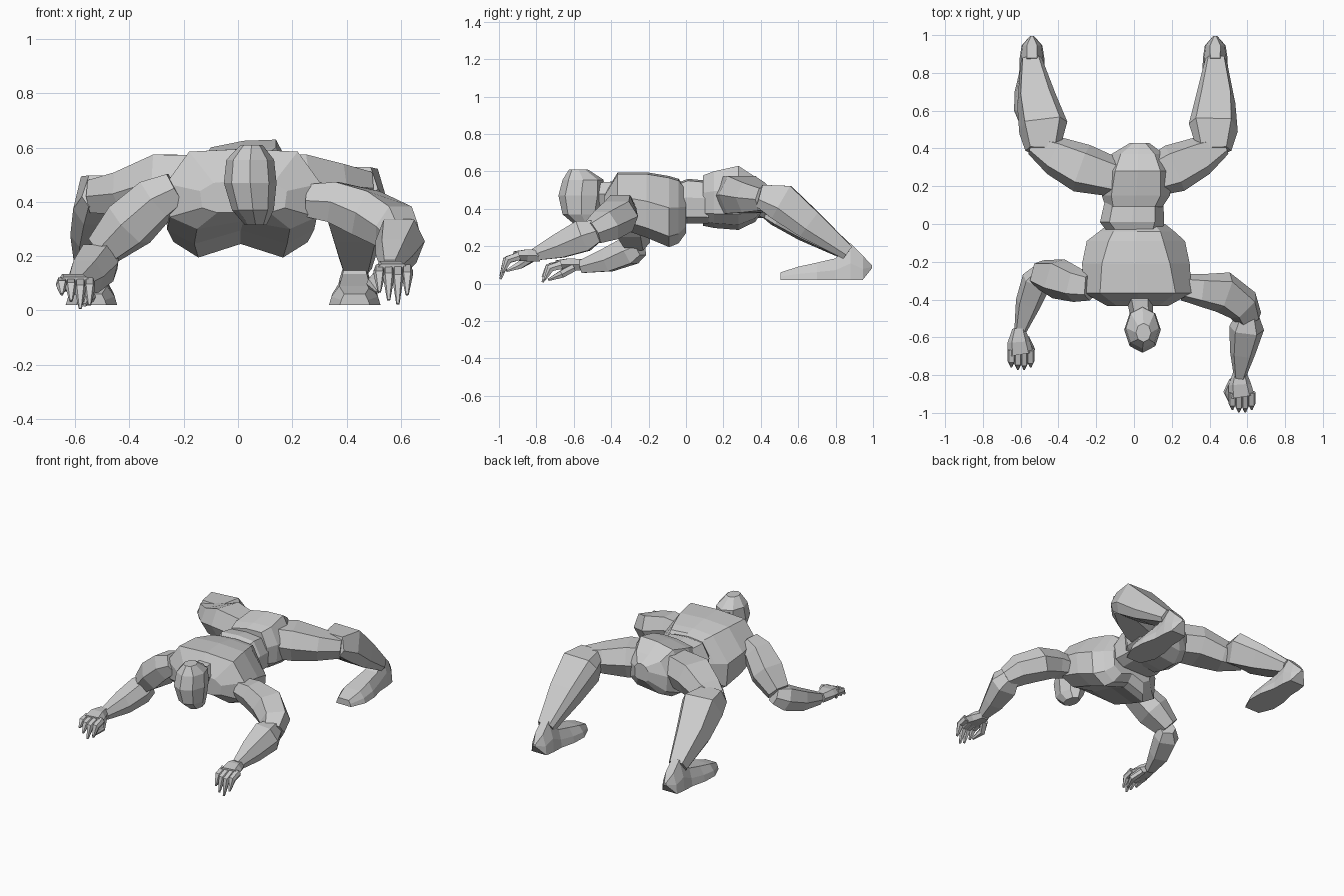
import bpy, bmesh, math
from mathutils import Vector

skin = bpy.data.materials.new("plain grey")
skin.diffuse_color = (0.6, 0.6, 0.6, 1)


def skin_rings(name, rings):
    """Bridge equal-sized rings of points into a closed faceted part."""
    bm = bmesh.new()
    loops = [[bm.verts.new(p) for p in r] for r in rings]
    n = len(loops[0])
    for a, b in zip(loops, loops[1:]):
        for i in range(n):
            j = (i + 1) % n
            bm.faces.new((a[i], a[j], b[j], b[i]))
    bm.faces.new(loops[0])
    bm.faces.new(loops[-1])
    bmesh.ops.recalc_face_normals(bm, faces=bm.faces)
    me = bpy.data.meshes.new(name)
    bm.to_mesh(me)
    bm.free()
    me.materials.append(skin)
    ob = bpy.data.objects.new(name, me)
    bpy.context.collection.objects.link(ob)
    return ob


def limb(name, stations, flat=0.62, roll=0.0):
    """Six-sided loft along stations (x, y, z, half width, half height)."""
    section = [(1, -roll), (flat, 1), (-flat, 1), (-1, roll), (-flat, -1), (flat, -1)]
    pts = [Vector(s[:3]) for s in stations]
    rings = []
    for i, (p, s) in enumerate(zip(pts, stations)):
        t = (pts[min(i + 1, len(pts) - 1)] - pts[max(i - 1, 0)]).normalized()
        side = t.cross(Vector((0, 0, 1))).normalized()
        up = side.cross(t)
        rings.append([p + side * s[3] * a + up * s[4] * b for a, b in section])
    return skin_rings(name, rings)


def trunk(name, stations, roll=0.0):
    """Mirrored section: (y, centre x, half width, top half width, top, bottom, groove)."""
    rings = []
    for y, cx, w, tw, top, bot, groove in stations:
        mid = bot + (top - bot) * 0.5
        half = [(tw, top - 0.01), (w, mid + 0.02), (0.95 * w, bot + 0.3 * (mid - bot)), (0.6 * w, bot)]
        prof = [(0, top)] + half + [(0, bot + groove)] + [(-x, z) for x, z in reversed(half)]
        rings.append([(cx + x, y, z + roll * x) for x, z in prof])
    return skin_rings(name, rings)


# Torso
trunk("chest", [(-0.435, 0.02, 0.16, 0.11, 0.48, 0.36, 0.0),
                (-0.365, 0.02, 0.285, 0.20, 0.595, 0.30, 0.03),
                (-0.21, 0.01, 0.285, 0.18, 0.595, 0.245, 0.05),
                (-0.09, 0.01, 0.26, 0.145, 0.575, 0.195, 0.05),
                (-0.04, 0.015, 0.20, 0.125, 0.56, 0.215, 0.04),
                (0.0, 0.015, 0.15, 0.09, 0.51, 0.27, 0.03)])
trunk("waist", [(-0.03, 0.0, 0.15, 0.10, 0.545, 0.33, 0.0),
                (0.01, -0.01, 0.17, 0.12, 0.56, 0.32, 0.0),
                (0.12, 0.0, 0.155, 0.11, 0.55, 0.32, 0.0)])
trunk("pelvis", [(0.09, 0.0, 0.15, 0.11, 0.575, 0.32, 0.0),
                 (0.15, 0.01, 0.18, 0.13, 0.595, 0.31, 0.0),
                 (0.28, 0.02, 0.185, 0.12, 0.625, 0.30, 0.0),
                 (0.37, 0.02, 0.14, 0.09, 0.57, 0.34, 0.0),
                 (0.43, 0.03, 0.05, 0.03, 0.53, 0.42, 0.0)], roll=0.12)

# Neck and head
limb("neck", [(0.03, -0.39, 0.48, 0.07, 0.065), (0.04, -0.48, 0.48, 0.06, 0.06)])
head = []
for z, cx, cy, rx, ry in [(0.315, 0.065, -0.53, 0.04, 0.065), (0.37, 0.055, -0.56, 0.077, 0.10),
                          (0.47, 0.045, -0.56, 0.097, 0.122), (0.555, 0.045, -0.55, 0.088, 0.11),
                          (0.61, 0.05, -0.575, 0.04, 0.05)]:
    head.append([(cx + rx * math.sin(math.tau * j / 8), cy - ry * math.cos(math.tau * j / 8), z)
                 for j in range(8)])
skin_rings("head", head)

# Arms, each in its own pose
limb("right_upper_arm", [(0.26, -0.335, 0.405, 0.07, 0.06), (0.35, -0.35, 0.40, 0.085, 0.075),
                         (0.47, -0.36, 0.36, 0.11, 0.085), (0.575, -0.43, 0.31, 0.095, 0.08),
                         (0.61, -0.50, 0.27, 0.07, 0.06)])
limb("right_forearm", [(0.60, -0.48, 0.28, 0.06, 0.06), (0.597, -0.55, 0.255, 0.092, 0.085),
                       (0.575, -0.68, 0.20, 0.068, 0.065), (0.56, -0.81, 0.155, 0.032, 0.032)])
limb("left_upper_arm", [(-0.23, -0.33, 0.45, 0.075, 0.06), (-0.30, -0.325, 0.41, 0.09, 0.08),
                        (-0.40, -0.29, 0.315, 0.108, 0.088), (-0.50, -0.265, 0.22, 0.075, 0.06)])
limb("left_forearm", [(-0.48, -0.245, 0.20, 0.05, 0.05), (-0.515, -0.30, 0.175, 0.08, 0.072),
                      (-0.56, -0.42, 0.125, 0.068, 0.062), (-0.60, -0.56, 0.09, 0.034, 0.034)])


def hand(side, x, y, z, thumb, drops):
    """Palm, four curled fingers and a thumb, reaching towards -y."""
    limb(side + "_palm", [(x, y + 0.02, z, 0.034, 0.03), (x, y - 0.05, z + 0.003, 0.06, 0.032),
                          (x + 0.01, y - 0.115, z, 0.068, 0.024)])
    for i, drop in enumerate(drops):
        fx = x + (i - 1.5) * 0.034 + 0.012
        reach = 0.012 * (i in (1, 2))
        limb(f"{side}_finger_{i + 1}", [(fx, y - 0.09, z, 0.021, 0.022),
                                        (fx, y - 0.15 - reach, z - drop * 0.22, 0.021, 0.02),
                                        (fx, y - 0.18 - reach, z - drop, 0.006, 0.006)])
    limb(side + "_thumb", [(x + thumb * 0.035, y - 0.03, z - 0.015, 0.022, 0.02),
                           (x + thumb * 0.065, y - 0.09, z - 0.05, 0.022, 0.02),
                           (x + thumb * 0.045, y - 0.16, z - 0.08, 0.006, 0.006)])


hand("right", 0.56, -0.80, 0.148, -1, (0.08, 0.11, 0.125, 0.09))
hand("left", -0.61, -0.575, 0.10, 1, (0.04, 0.065, 0.093, 0.08))

# Legs: splayed thighs, long shins and flat feet
for name, s, knee, ankle, kz in [("right", 1, 0.415, 0.43, 0.0), ("left", -1, 0.475, 0.54, -0.03)]:
    limb(name + "_thigh", [(s * 0.08, 0.24, 0.47, 0.10, 0.10), (s * (knee - 0.20), 0.295, 0.475, 0.13, 0.10),
                           (s * (knee - 0.06), 0.36, 0.46 + kz, 0.105, 0.08),
                           (s * (knee + 0.06), 0.42, 0.45 + kz, 0.055, 0.06)])
    limb(name + "_shin", [(s * (knee + 0.01), 0.39, 0.47 + kz, 0.09, 0.06),
                          (s * (knee + 0.005), 0.51, 0.435 + kz, 0.13, 0.10),
                          (s * (knee * 0.5 + ankle * 0.5 + 0.01), 0.66, 0.315 + kz / 2, 0.105, 0.08),
                          (s * (ankle + 0.005), 0.865, 0.165, 0.058, 0.04)], 0.72, 0.35 * s)
    foot = []
    for y, w, top, zt in [(0.505, 0.055, 0.7, 0.06), (0.60, 0.095, 0.6, 0.09), (0.70, 0.092, 0.55, 0.112),
                          (0.80, 0.068, 0.65, 0.135), (0.88, 0.065, 0.4, 0.215), (0.945, 0.055, 0.5, 0.15)]:
        zm = 0.02 + (zt - 0.02) * 0.45
        prof = [(w, 0.02), (w * 0.9, zm), (w * top, zt), (-w * top, zt), (-w * 0.9, zm), (-w, 0.02)]
        foot.append([(s * ankle + px, y, pz) for px, pz in prof])
    foot.append([(s * ankle + px * 0.2, 0.995, 0.09 + (pz - 0.09) * 0.1) for px, pz in prof])
    skin_rings(name + "_foot", foot)
